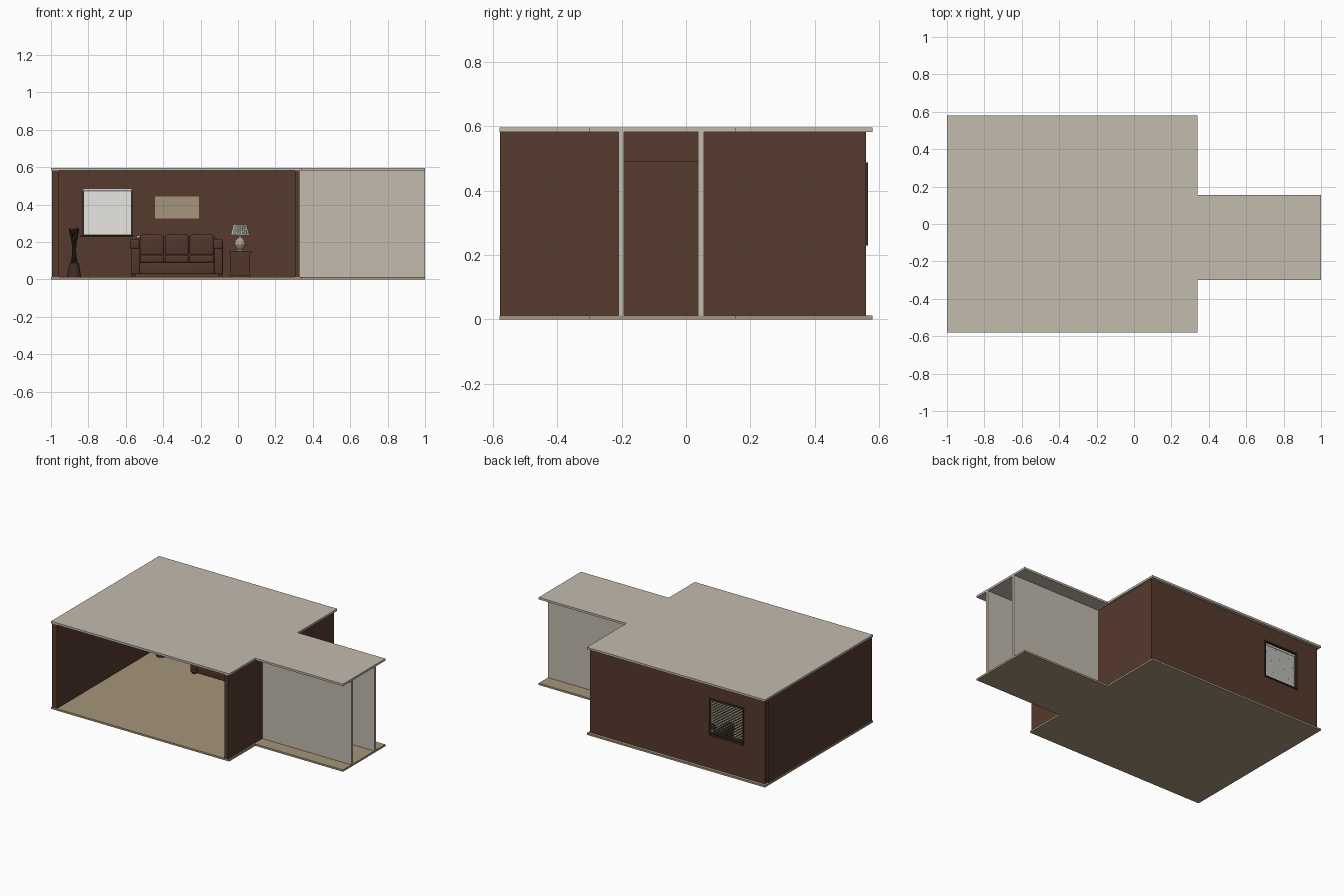
import bpy, bmesh, math
from mathutils import Vector

if "Cube" in bpy.data.objects:
    bpy.data.objects.remove(bpy.data.objects["Cube"])


def material(name, rgb):
    m = bpy.data.materials.new(name)
    m.diffuse_color = (*rgb, 1)
    m.use_nodes = True
    m.node_tree.nodes["Principled BSDF"].inputs["Base Color"].default_value = m.diffuse_color
    return m


PLASTER = material("warm_grey_plaster", (0.54, 0.495, 0.42))
BROWN = material("brown_wall", (0.093, 0.043, 0.027))
TAN = material("tan_floor", (0.38, 0.30, 0.195))
LEATHER = material("brown_leather", (0.085, 0.038, 0.024))
DARK = material("dark_wood", (0.05, 0.026, 0.018))
WHITE = material("white_blind", (0.66, 0.65, 0.62))
CREAM = material("cream_ceramic", (0.44, 0.37, 0.26))


def finish(name, bm, mat):
    bmesh.ops.recalc_face_normals(bm, faces=bm.faces)
    me = bpy.data.meshes.new(name)
    bm.to_mesh(me)
    bm.free()
    me.materials.append(mat)
    ob = bpy.data.objects.new(name, me)
    bpy.context.collection.objects.link(ob)
    return ob


def smooth(ob):
    bpy.ops.object.select_all(action='DESELECT')
    bpy.context.view_layer.objects.active = ob
    ob.select_set(True)
    bpy.ops.object.shade_smooth_by_angle()


def box(name, x, y, z, mat, bevel=0):
    bm = bmesh.new()
    bmesh.ops.create_cube(bm, size=1)
    for v in bm.verts:
        v.co = [(a + b) / 2 + c * (b - a) for (a, b), c in zip((x, y, z), v.co)]
    if bevel:
        bmesh.ops.bevel(bm, geom=bm.edges[:], offset=bevel, segments=3,
                        profile=0.5, affect='EDGES')
    ob = finish(name, bm, mat)
    if bevel:
        smooth(ob)
    return ob


def prism(name, points, depth, mat):
    # Extrude a flat outline along a vector
    bm = bmesh.new()
    face = bm.faces.new([bm.verts.new(p) for p in points])
    ext = bmesh.ops.extrude_face_region(bm, geom=[face])
    verts = [g for g in ext["geom"] if isinstance(g, bmesh.types.BMVert)]
    bmesh.ops.translate(bm, verts=verts, vec=depth)
    return finish(name, bm, mat)


def lathe(name, profile, centre, mat, sides=32, pleat=0):
    # Spin a radius/height profile round a vertical axis
    bm = bmesh.new()
    rings = []
    for r, z in profile:
        ring = []
        for i in range(sides):
            a = 2 * math.pi * i / sides
            q = r * (1 - pleat * (i % 2))
            ring.append(bm.verts.new((centre[0] + q * math.cos(a),
                                      centre[1] + q * math.sin(a), z)))
        rings.append(ring)
    for lo, hi in zip(rings, rings[1:]):
        for i in range(sides):
            j = (i + 1) % sides
            bm.faces.new((lo[i], lo[j], hi[j], hi[i]))
    bm.faces.new(rings[0])
    bm.faces.new(rings[-1])
    ob = finish(name, bm, mat)
    if not pleat:
        smooth(ob)
    return ob


# Floor and ceiling share one outline: room plus side corridor
PLAN = [(-1, -.58), (.34, -.58), (.34, -.30), (1, -.30),
        (1, .155), (.34, .155), (.34, .58), (-1, .58)]
Z0, Z1 = 0.0125, 0.582
prism("floor", [(x, y, 0) for x, y in PLAN], (0, 0, Z0), TAN)
prism("ceiling", [(x, y, Z1) for x, y in PLAN], (0, 0, 0.014), PLASTER)

# Room walls; the right one has a doorway into the corridor
box("left_wall", (-.995, -.957), (-.578, .535), (Z0, Z1), BROWN)
DOOR = [(-.578, Z0), (-.192, Z0), (-.192, .49), (.037, .49),
        (.037, Z0), (.535, Z0), (.535, Z1), (-.578, Z1)]
prism("right_wall", [(.305, y, z) for y, z in DOOR], (.025, 0, 0), BROWN)

# Back wall with the window opening cut through
WX, WZ = (-.83, -.567), (.23, .487)
wall = box("back_wall", (-.985, .33), (.535, .56), (Z0, Z1), BROWN)
cutter = box("window_cutter", WX, (.5, .6), WZ, BROWN)
mod = wall.modifiers.new("opening", 'BOOLEAN')
mod.operation = 'DIFFERENCE'
mod.object = cutter
bpy.context.view_layer.objects.active = wall
bpy.ops.object.modifier_apply(modifier=mod.name)
bpy.data.objects.remove(cutter)

# Corridor walls
for name, y in (("corridor_front_wall", (-.21, -.192)),
                ("corridor_back_wall", (.037, .056))):
    box(name, (.33, 1), y, (Z0, Z1), PLASTER)

# Window trim, sill and tilted blind slats
T = .008
for side, x in (("left", (WX[0], WX[0] + T)), ("right", (WX[1] - T, WX[1]))):
    box("window_trim_" + side, x, (.548, .566), WZ, DARK)
for side, z in (("bottom", (WZ[0], WZ[0] + T)), ("top", (WZ[1] - T, WZ[1]))):
    box("window_trim_" + side, (WX[0] + T, WX[1] - T), (.548, .566), z, DARK)
box("window_sill", (-.845, -.56), (.51, .535), (.226, .235), DARK)
box("blind_head_rail", (WX[0], WX[1]), (.522, .540), (.472, .487), WHITE)
bm = bmesh.new()
N = 22
for i in range(N):
    z = .242 + i * (.225 / (N - 1))
    vs = bmesh.ops.create_cube(bm, size=1)["verts"]
    for v in vs:
        a, u, w = math.radians(52), v.co.y * .0125, v.co.z * .0012
        v.co = ((WX[0] + WX[1]) / 2 + v.co.x * .256,
                .534 + u * math.cos(a) - w * math.sin(a),
                z + u * math.sin(a) + w * math.cos(a))
finish("blind_slats", bm, WHITE)

# Picture on the back wall
box("wall_picture", (-.444, -.209), (.527, .535), (.326, .444), TAN)

# Sofa
SX0, SX1, SY0, SY1 = -.572, -.081, .30, .52
box("sofa_base", (SX0 + .006, SX1 - .006), (SY0 + .01, SY1), (.028, .092), LEATHER, .006)
box("sofa_back", (SX0 + .03, SX1 - .03), (.465, SY1), (.09, .225), LEATHER, .012)
for side, a, b in (("left", SX0, SX0 + .046), ("right", SX1 - .046, SX1)):
    box("sofa_arm_" + side, (a, b), (SY0, SY1), (.028, .17), LEATHER, .006)
    box("sofa_arm_pad_" + side, (a - .006, b + .002), (SY0 - .004, SY1), (.16, .217), LEATHER, .014)
    for end, y in (("front", SY0 + .02), ("back", SY1 - .03)):
        c = (a + b) / 2 + (-.01 if side == "left" else .01)
        box(f"sofa_foot_{side}_{end}", (c - .01, c + .01), (y, y + .02), (Z0, .03), DARK)
STEP = (SX1 - SX0 - .092) / 3
for i in range(3):
    x = SX0 + .046 + i * STEP
    xs = (x + .002, x + STEP - .002)
    box(f"seat_cushion_{i + 1}", xs, (SY0 - .002, .45), (.09, .132), LEATHER, .01)
    box(f"back_cushion_{i + 1}", xs, (.415, .475), (.128, .24), LEATHER, .014)
box("throw_pillow", (SX0 + .028, SX0 + .11), (.475, .505), (.15, .236), CREAM, .01)

# Side table with two drawers
TX, TY = .011, .44
box("side_table_body", (TX - .052, TX + .052), (TY - .052, TY + .06), (.022, .14), LEATHER)
box("side_table_top", (TX - .06, TX + .06), (TY - .06, TY + .066), (.14, .151), LEATHER)
for i, z in enumerate(((.028, .064), (.07, .134))):
    box(f"drawer_{i + 1}", (TX - .046, TX + .046), (TY - .058, TY - .052), z, LEATHER)
for sx in (-1, 1):
    for sy in (-1, 1):
        x, y = TX + sx * .046, TY + .004 + sy * .048
        box("side_table_leg", (x - .006, x + .006), (y - .006, y + .006), (Z0, .022), DARK)

# Table lamp
lathe("lamp_base", [(.022, .151), (.022, .157), (.012, .161), (.024, .172), (.03, .19),
                    (.026, .208), (.014, .221), (.007, .226), (.007, .25)], (TX, TY), CREAM)
lathe("lamp_shade", [(.052, .236), (.036, .294)], (TX, TY), WHITE, 48, .06)

# Floor vase with a crossed sheaf of sticks
VX, VY = -.876, .43
lathe("vase", [(.036, Z0), (.035, .03), (.025, .088), (.02, .09)], (VX, VY), DARK, 24)
bm = bmesh.new()
for i in range(10):
    a = 2 * math.pi * i / 10
    b = a + 2.4
    p = Vector((VX + .018 * math.cos(a), VY + .018 * math.sin(a), .08))
    q = Vector((VX + .026 * math.cos(b), VY + .026 * math.sin(b), .268 + .004 * (i % 3)))
    vs = bmesh.ops.create_cone(bm, cap_ends=True, segments=6, radius1=.003, radius2=.003,
                               depth=(q - p).length)["verts"]
    rot = (q - p).to_track_quat('Z', 'Y')
    for v in vs:
        v.co = rot @ v.co + (p + q) / 2
finish("vase_sticks", bm, DARK)
